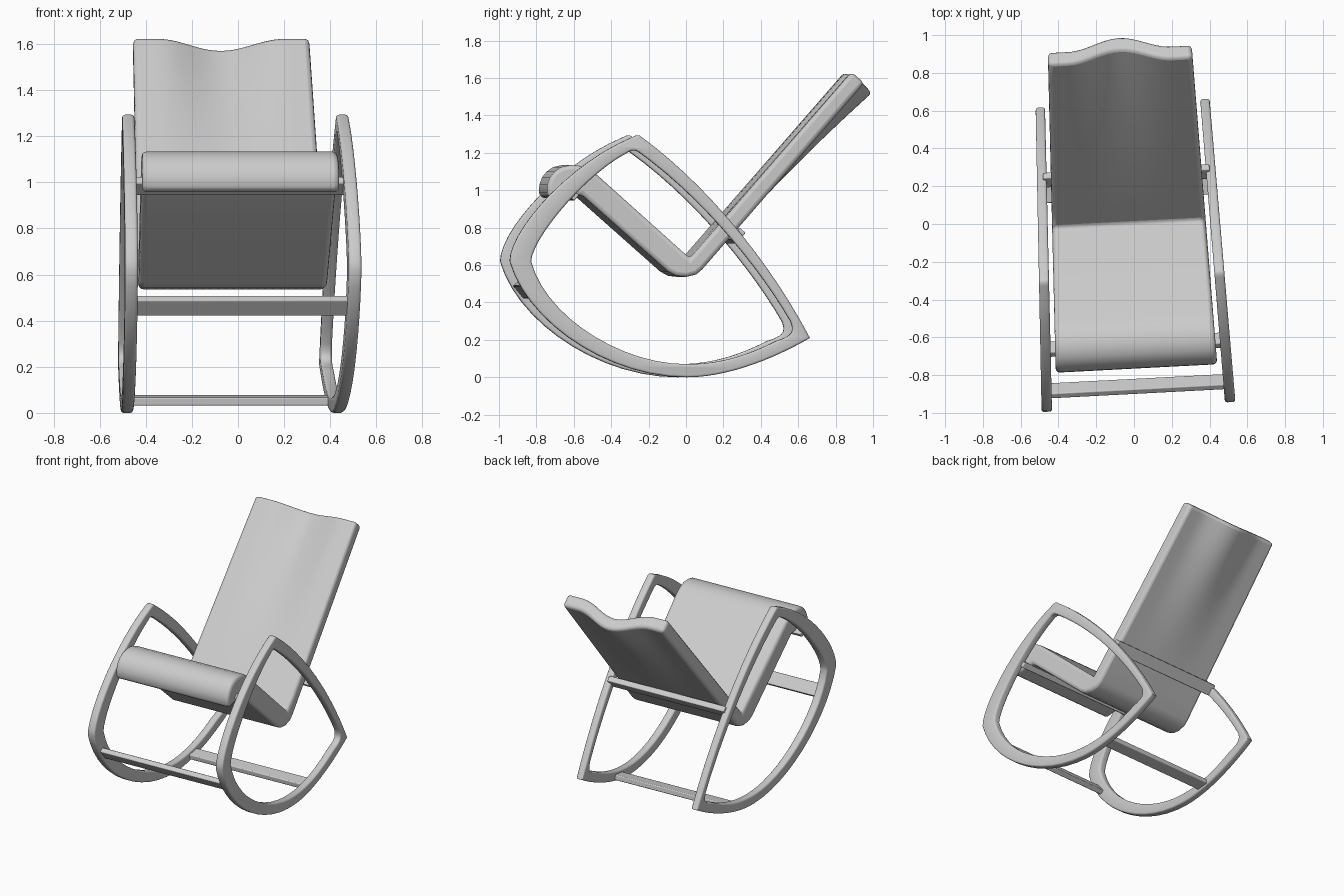
import bpy, bmesh, math
from mathutils import Vector, Matrix
from mathutils.geometry import interpolate_bezier

if "Cube" in bpy.data.objects:
    bpy.data.objects.remove(bpy.data.objects["Cube"])

TURN = Matrix.Translation((-0.027, 0, 0)) @ Matrix.Rotation(math.radians(3), 4, 'Z')


def finish(name, bm, bevel=0.0):
    """Narrow the part toward the back, turn it slightly and shade it."""
    for v in bm.verts:
        v.co.x *= 1 - 0.068 * v.co.y
        v.co = TURN @ v.co
    bmesh.ops.recalc_face_normals(bm, faces=bm.faces)
    mesh = bpy.data.meshes.new(name)
    bm.to_mesh(mesh)
    bm.free()
    obj = bpy.data.objects.new(name, mesh)
    bpy.context.collection.objects.link(obj)
    if bevel:
        mod = obj.modifiers.new("soft_edges", 'BEVEL')
        mod.width, mod.segments = bevel, 3
        mod.limit_method, mod.angle_limit = 'ANGLE', math.radians(45)
        mod.use_clamp_overlap = False
    bpy.ops.object.select_all(action='DESELECT')
    obj.select_set(True)
    bpy.context.view_layer.objects.active = obj
    bpy.ops.object.shade_smooth_by_angle(angle=math.radians(40))
    return obj


def outline(start, segments, steps=14):
    """Closed chain of cubic segments, each (handle, handle, end)."""
    pts, p = [], Vector((*start, 0))
    for seg in segments:
        a, b, c = (Vector((*q, 0)) for q in seg)
        pts += interpolate_bezier(p, a, b, c, steps)[:-1]
        p = c
    return pts


# Rocker side: a three-cornered ring, rounded along its edges
outer = outline((-0.27, 1.29), [
    ((0.09, 1.03), (0.43, 0.61), (0.64, 0.21)),
    ((0.45, 0.10), (0.2, 0), (-0.02, 0)),
    ((-0.45, 0), (-0.88, 0.3), (-0.97, 0.62)),
    ((-0.97, 0.78), (-0.66, 1.14), (-0.31, 1.285)),
    ((-0.295, 1.293), (-0.28, 1.297), (-0.27, 1.29))])
inner = outline((-0.28, 1.205), [
    ((0.05, 0.97), (0.36, 0.6), (0.535, 0.30)),
    ((0.56, 0.24), (0.54, 0.22), (0.46, 0.195)),
    ((0.33, 0.13), (0.18, 0.07), (-0.02, 0.07)),
    ((-0.38, 0.07), (-0.78, 0.33), (-0.855, 0.62)),
    ((-0.85, 0.74), (-0.57, 1.08), (-0.34, 1.2)),
    ((-0.32, 1.215), (-0.3, 1.215), (-0.28, 1.205))])


def rocker_side(name, x):
    curve = bpy.data.curves.new(name + "_curve", 'CURVE')
    curve.dimensions, curve.fill_mode = '2D', 'BOTH'
    curve.bevel_depth, curve.bevel_resolution = 0.012, 2
    curve.extrude, curve.offset = 0.014, -0.012
    for pts in (outer, inner):
        spline = curve.splines.new('POLY')
        spline.points.add(len(pts) - 1)
        for point, co in zip(spline.points, pts):
            point.co = (*co, 1)
        spline.use_cyclic_u = True
    helper = bpy.data.objects.new(name + "_curve", curve)
    bpy.context.collection.objects.link(helper)
    graph = bpy.context.evaluated_depsgraph_get()
    mesh = bpy.data.meshes.new_from_object(helper.evaluated_get(graph))
    bm = bmesh.new()
    bm.from_mesh(mesh)
    bpy.data.objects.remove(helper)
    bpy.data.meshes.remove(mesh)
    bmesh.ops.remove_doubles(bm, verts=bm.verts, dist=0.0002)
    for v in bm.verts:
        v.co = (v.co.z + x, v.co.x, v.co.y)
    finish(name, bm)


rocker_side("left_rocker_side", 0.456)
rocker_side("right_rocker_side", -0.456)

# Seat and back: one bent profile swept across the width
HINGE = Vector((0, 0.637))
UP = Vector((0.657, 0.754))
REAR = Vector((0.754, -0.657))
LENGTH, THICK, ROWS, COLS = 1.32, 0.09, 12, 24

front_face = [HINGE + UP * LENGTH * i / ROWS for i in range(ROWS + 1)]
rear_face = [p + REAR * THICK for p in reversed(front_face)]
underside = [Vector(p) for p in (
    (0.035, 0.55), (-0.02, 0.536), (-0.075, 0.542), (-0.118, 0.565),
    (-0.58, 0.975), (-0.75, 0.955))]
front_roll = [Vector(p) for p in (
    (-0.766, 0.985), (-0.764, 1.03), (-0.75, 1.068), (-0.725, 1.1),
    (-0.69, 1.124), (-0.645, 1.134), (-0.6, 1.133), (-0.55, 1.117),
    (-0.495, 1.08))]
profile = front_face + rear_face + underside + front_roll

bm = bmesh.new()
rings = []
for c in range(COLS + 1):
    u = 2 * c / COLS - 1
    wave = 0.5 + 0.5 * math.cos(math.pi * min(abs(u) / 0.72, 1))
    ring = []
    for p in profile:
        # Hollow deepens toward the head end
        t = max((p - HINGE).dot(UP) / LENGTH, 0) if p.y > 0.6 and p.x > 0 else 0
        q = p + REAR * (0.08 * wave * t * t)
        ring.append(bm.verts.new((0.407 * u, q.x, q.y)))
    rings.append(ring)
n = len(profile)
for a, b in zip(rings, rings[1:]):
    for i in range(n):
        j = (i + 1) % n
        bm.faces.new((a[i], a[j], b[j], b[i]))
bm.faces.new(rings[0])
bm.faces.new(rings[-1])
finish("seat_and_back", bm, 0.022)


# Cross bars between the two sides
def cross_bar(name, y, z, width, thick, tilt):
    bm = bmesh.new()
    bmesh.ops.create_cube(bm, size=1, matrix=(
        Matrix.Translation((0, y, z))
        @ Matrix.Rotation(math.radians(tilt), 4, 'X')
        @ Matrix.Diagonal((0.9, width, thick, 1))))
    finish(name, bm, 0.006)


cross_bar("front_bar", -0.86, 0.465, 0.09, 0.035, -50)
cross_bar("bottom_bar", 0.18, 0.055, 0.09, 0.036, 8)
cross_bar("back_support_bar", 0.255, 0.755, 0.08, 0.04, 49)
cross_bar("seat_support_bar", -0.64, 0.985, 0.08, 0.04, -42)
